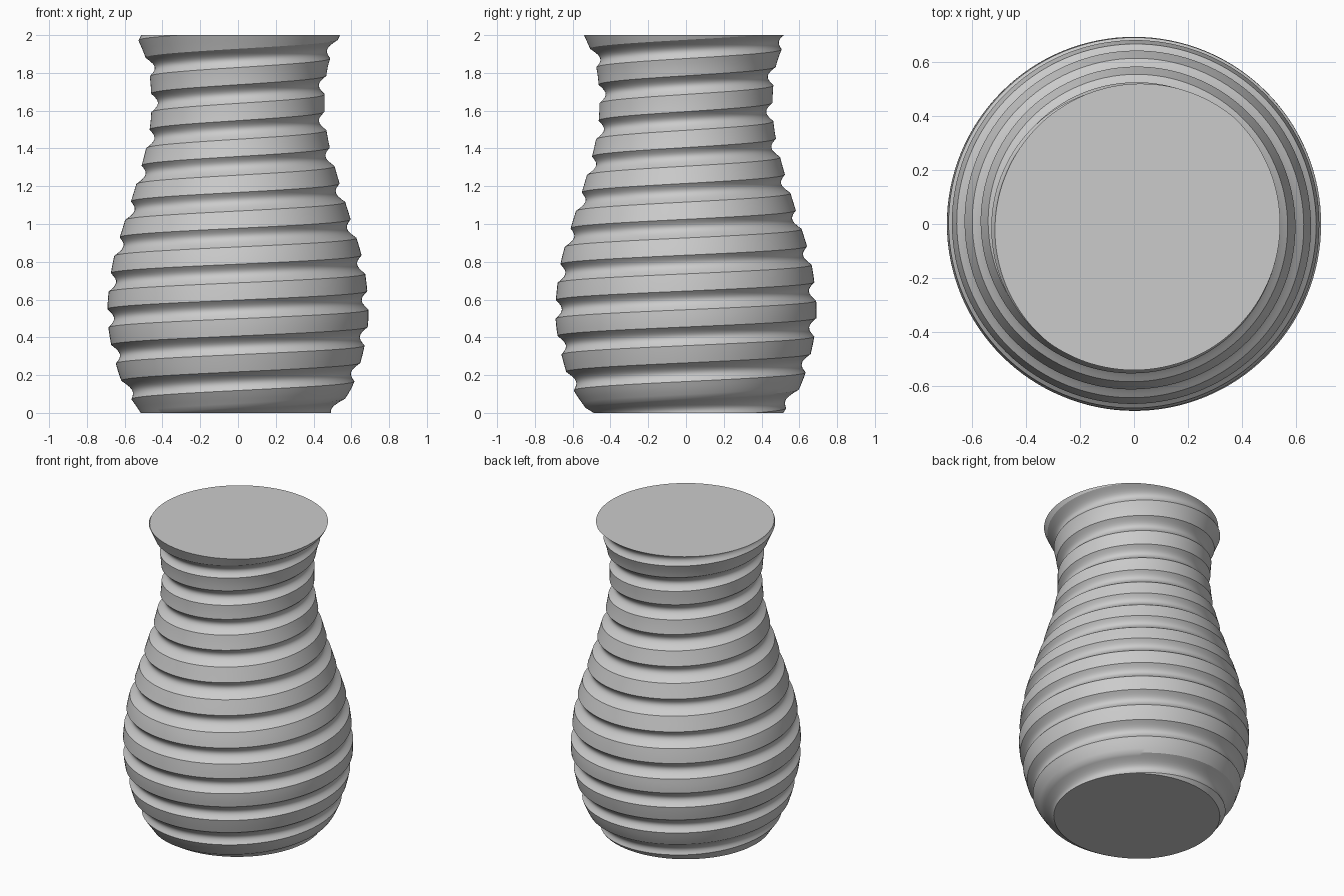
import bpy, bmesh, math

if "Cube" in bpy.data.objects:
    bpy.data.objects.remove(bpy.data.objects["Cube"])

SEGMENTS = 128      # steps around the vase
ROWS = 14           # steps across one turn of the rib
PITCH = 0.19        # height climbed per turn
HEIGHT = 2.0
CREST_Z = 0.55      # lower edge of one rib on the -x side
CREST_SHARE = 0.48  # part of the pitch taken by the flat rib
GROOVE = 0.034      # groove depth

# Outer envelope as (height, radius)
PROFILE = [(-0.3, 0.34), (0, 0.515), (0.13, 0.60), (0.28, 0.652), (0.45, 0.686),
           (0.58, 0.69), (0.8, 0.662), (1.0, 0.604), (1.2, 0.542), (1.4, 0.487),
           (1.55, 0.462), (1.7, 0.46), (1.85, 0.48), (2.0, 0.54), (2.3, 0.68)]


def envelope(z):
    """Smooth cubic through the profile points."""
    p = PROFILE
    i = max(1, min(len(p) - 3, sum(1 for q in p if q[0] <= z) - 1))
    (za, ra), (zb, rb), (zc, rc), (zd, rd) = p[i - 1:i + 3]
    h = zc - zb
    t = (z - zb) / h
    m0, m1 = (rc - ra) / (zc - za) * h, (rd - rb) / (zd - zb) * h
    return ((2*t**3 - 3*t**2 + 1) * rb + (t**3 - 2*t**2 + t) * m0
            + (3*t**2 - 2*t**3) * rc + (t**3 - t**2) * m1)


def groove(phase):
    """Rounded channel between flat ribs."""
    if phase <= CREST_SHARE:
        return 0.0
    return GROOVE * math.sin(math.pi * (phase - CREST_SHARE) / (1 - CREST_SHARE))


# Row phases: a few on the flat rib, more in the rounded groove
flat = 4
phases = [CREST_SHARE * k / flat for k in range(flat)]
phases += [CREST_SHARE + (1 - CREST_SHARE) * k / (ROWS - flat) for k in range(ROWS - flat)]

# Spiral wall: rows climb with the angle and join one turn higher
bm = bmesh.new()
first, last = -4, 9
grid = []
for turn in range(first, last):
    for phase in phases:
        ring = []
        for s in range(SEGMENTS):
            a = s / SEGMENTS
            z = CREST_Z + PITCH * (turn + phase + a)
            r = envelope(max(-0.2, min(2.2, z))) - groove(phase)
            angle = math.pi + 2 * math.pi * a
            ring.append(bm.verts.new((r * math.cos(angle), r * math.sin(angle), z)))
        grid.append(ring)
for j in range(len(grid) - 1):
    for s in range(SEGMENTS):
        if s < SEGMENTS - 1:
            quad = (grid[j][s], grid[j][s + 1], grid[j + 1][s + 1], grid[j + 1][s])
        elif j + 1 + ROWS < len(grid):
            quad = (grid[j][s], grid[j + ROWS][0], grid[j + ROWS + 1][0], grid[j + 1][s])
        else:
            continue
        bm.faces.new(quad)

# Trim flat at the base and the rim, then close both ends
for z, side in ((0, -1), (HEIGHT, 1)):
    bmesh.ops.bisect_plane(bm, geom=bm.verts[:] + bm.edges[:] + bm.faces[:],
                           plane_co=(0, 0, z), plane_no=(0, 0, side), clear_outer=True)
    bmesh.ops.remove_doubles(bm, verts=bm.verts[:], dist=0.0002)
    rim = [e for e in bm.edges if e.is_boundary
           and all(abs(v.co.z - z) < 0.001 for v in e.verts)]
    bmesh.ops.contextual_create(bm, geom=rim)
bmesh.ops.recalc_face_normals(bm, faces=bm.faces[:])

mesh = bpy.data.meshes.new("ribbed_vase")
bm.to_mesh(mesh)
bm.free()
vase = bpy.data.objects.new("ribbed_vase", mesh)
bpy.context.collection.objects.link(vase)

clay = bpy.data.materials.new("light grey")
clay.diffuse_color = (0.6, 0.6, 0.6, 1)
clay.use_nodes = True
clay.node_tree.nodes["Principled BSDF"].inputs["Base Color"].default_value = clay.diffuse_color
mesh.materials.append(clay)

bpy.context.view_layer.objects.active = vase
vase.select_set(True)
bpy.ops.object.shade_smooth_by_angle(angle=math.radians(30))
